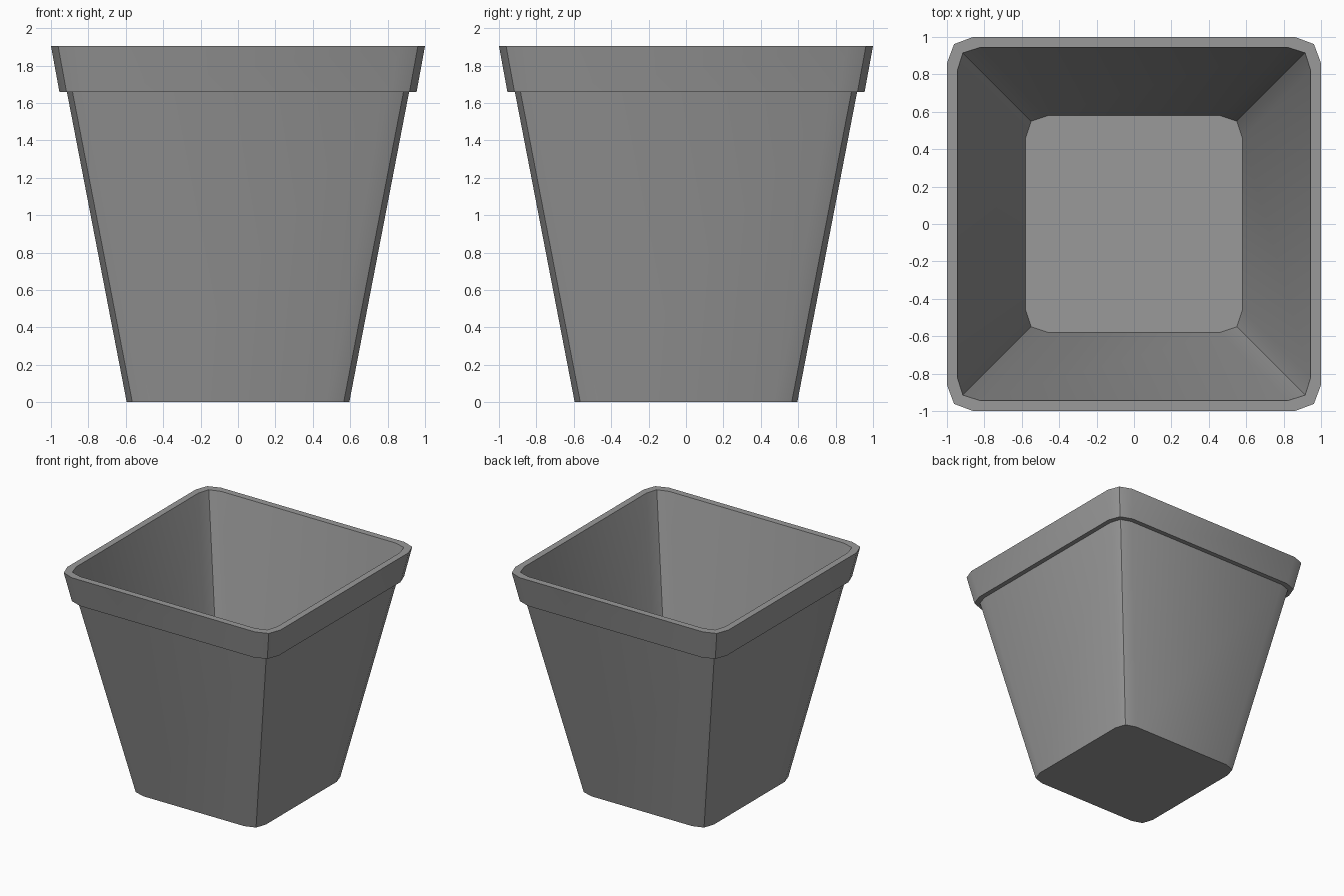
import bpy
import bmesh
from math import radians

default = bpy.data.objects.get("Cube")
if default:
    bpy.data.objects.remove(default, do_unlink=True)

# Single plain grey
grey = bpy.data.materials.new("plain_grey")
grey.use_nodes = True
colour = (0.32, 0.32, 0.32, 1)
grey.diffuse_color = colour
grey.node_tree.nodes["Principled BSDF"].inputs["Base Color"].default_value = colour


def ring(bm, half, z, cut, tip):
    """Square loop whose corners are rounded with two segments."""
    corner = [(half, half - cut), (half - tip, half - tip), (half - cut, half)]
    verts = []
    for _ in range(4):
        verts += [bm.verts.new((x, y, z)) for x, y in corner]
        corner = [(-y, x) for x, y in corner]
    return verts


# Half width, height, corner cut, corner tip: up the outside, down the inside
profile = [
    (0.595, 0.0, 0.12, 0.03),     # foot
    (0.915, 1.66, 0.12, 0.03),    # top of the body
    (0.955, 1.66, 0.14, 0.038),   # underside of the rim band
    (1.0, 1.905, 0.14, 0.038),    # outer lip
    (0.945, 1.905, 0.125, 0.03),  # inner lip
    (0.58, 0.02, 0.12, 0.03),     # floor
]

bm = bmesh.new()
rings = [ring(bm, *row) for row in profile]
for low, high in zip(rings, rings[1:]):
    for i in range(len(low)):
        j = (i + 1) % len(low)
        bm.faces.new((low[i], low[j], high[j], high[i]))
bm.faces.new(rings[0][::-1])  # underside
bm.faces.new(rings[-1])       # floor
bmesh.ops.recalc_face_normals(bm, faces=bm.faces)

mesh = bpy.data.meshes.new("square_pot")
bm.to_mesh(mesh)
bm.free()
mesh.materials.append(grey)
pot = bpy.data.objects.new("square_pot", mesh)
bpy.context.collection.objects.link(pot)

# Soft rounding beside the corners, crisp edge on each corner
bpy.ops.object.select_all(action="DESELECT")
pot.select_set(True)
bpy.context.view_layer.objects.active = pot
bpy.ops.object.shade_smooth_by_angle(angle=radians(30))
